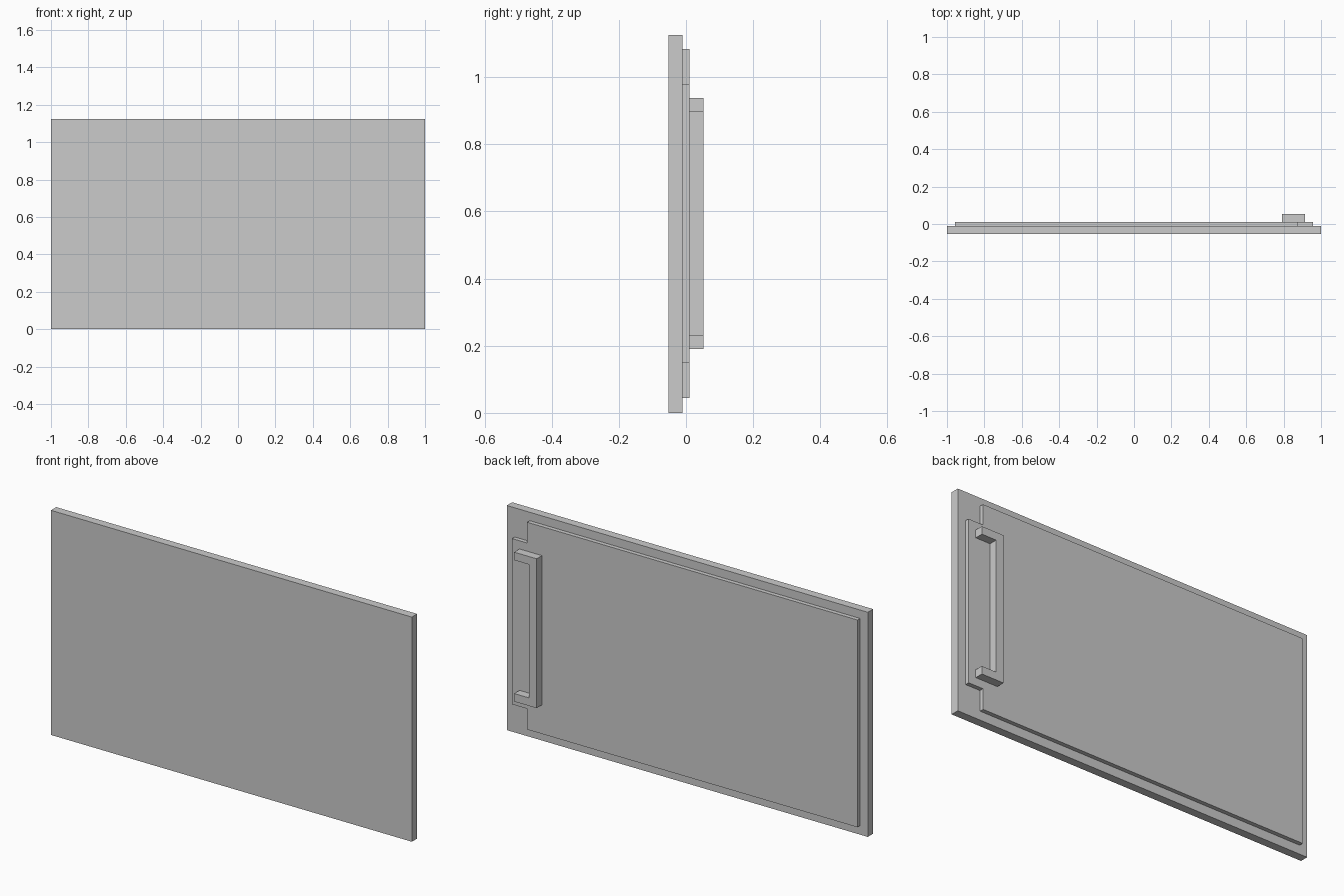
import bpy, bmesh
from mathutils import Vector

if "Cube" in bpy.data.objects:
    bpy.data.objects.remove(bpy.data.objects["Cube"])


def extrude_profile(name, points, y0, y1):
    """Extrude an (x, z) outline from y0 to y1."""
    bm = bmesh.new()
    face = bm.faces.new([bm.verts.new((x, y0, z)) for x, z in points])
    out = bmesh.ops.extrude_face_region(bm, geom=[face])
    verts = [v for v in out["geom"] if isinstance(v, bmesh.types.BMVert)]
    bmesh.ops.translate(bm, vec=Vector((0, y1 - y0, 0)), verts=verts)
    bmesh.ops.recalc_face_normals(bm, faces=bm.faces[:])
    mesh = bpy.data.meshes.new(name)
    bm.to_mesh(mesh)
    bm.free()
    obj = bpy.data.objects.new(name, mesh)
    bpy.context.collection.objects.link(obj)
    return obj


def mirrored(lower, mid):
    """Complete an outline by mirroring its lower half about z = mid."""
    return lower + [(x, 2 * mid - z) for x, z in reversed(lower)]


MID = 0.564

# Front panel
extrude_profile("front_panel", mirrored([(-1, 0), (1, 0)], 0.5625), -0.0525, -0.0105)

# Raised backing plate with a tab behind the handle
extrude_profile("backing_plate", mirrored(
    [(-0.957, 0.045), (0.873, 0.045), (0.873, 0.149), (0.956, 0.149)], MID),
    -0.0105, 0.0105)

# C-shaped handle, open towards the panel edge
extrude_profile("handle", mirrored(
    [(0.791, 0.19), (0.915, 0.19), (0.915, 0.23), (0.833, 0.23)], MID),
    0.0105, 0.0525)
